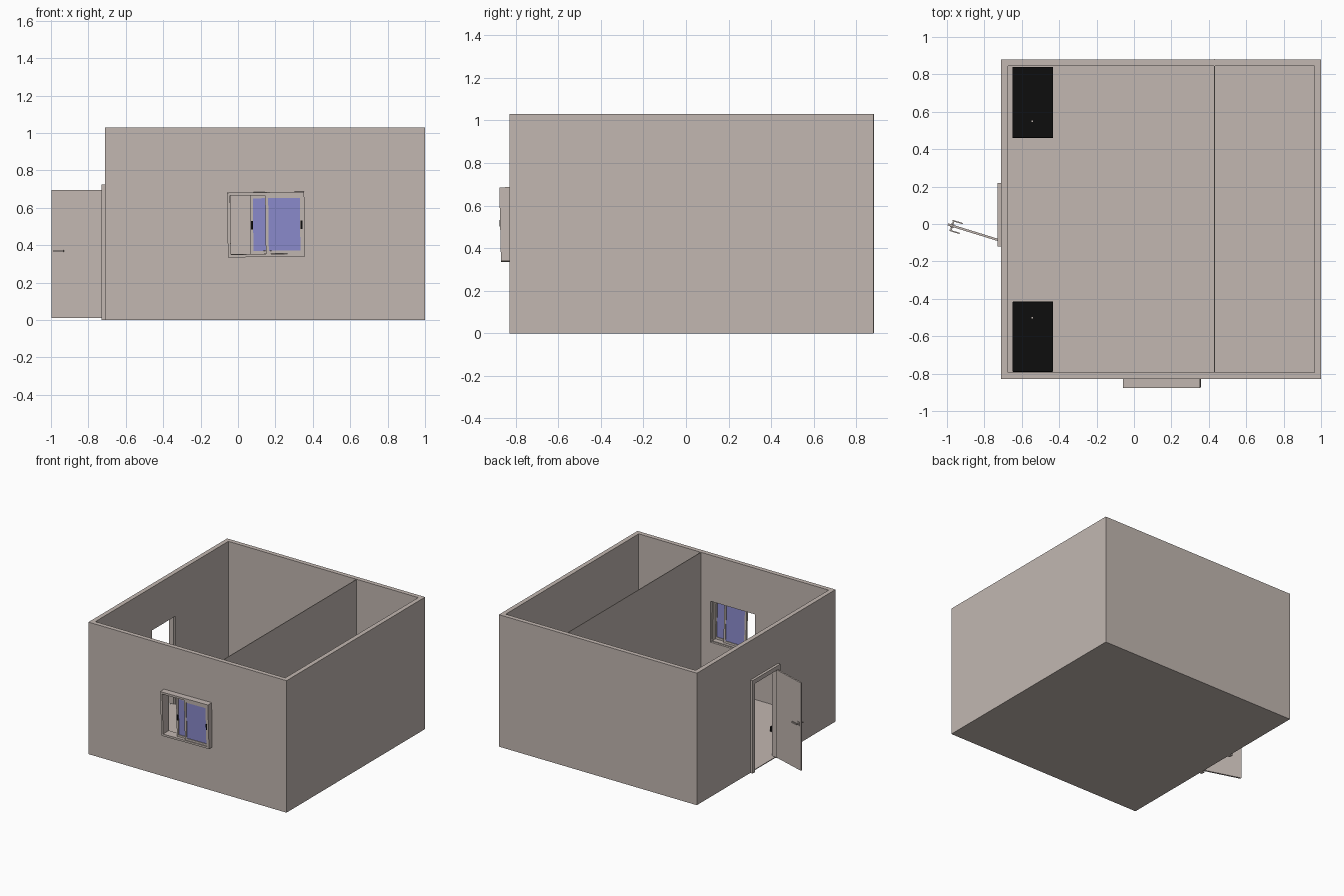
import bpy, math
from mathutils import Matrix, Vector

if "Cube" in bpy.data.objects:
    bpy.data.objects.remove(bpy.data.objects["Cube"])


def material(name, rgb):
    m = bpy.data.materials.new(name)
    m.diffuse_color = (*rgb, 1)
    m.use_nodes = True
    m.node_tree.nodes["Principled BSDF"].inputs["Base Color"].default_value = m.diffuse_color
    return m


PLASTER = material("warm_grey", (0.54, 0.475, 0.44))
GLASS = material("glass_blue", (0.26, 0.26, 0.61))
BLACK = material("black", (0.004, 0.004, 0.004))


def box(name, x, y, z, mat, matrix=None):
    """Box from (min, max) ranges, optionally moved by a matrix."""
    bpy.ops.mesh.primitive_cube_add(size=1)
    o = bpy.context.object
    o.name = name
    size = Matrix.Diagonal((x[1] - x[0], y[1] - y[0], z[1] - z[0], 1))
    mid = Matrix.Translation((sum(x) / 2, sum(y) / 2, sum(z) / 2))
    o.data.transform((matrix or Matrix()) @ mid @ size)
    o.data.materials.append(mat)
    return o


def cut(target, cutter):
    """Subtract a cutter, then discard it."""
    mod = target.modifiers.new("cut", 'BOOLEAN')
    mod.operation, mod.solver, mod.object = 'DIFFERENCE', 'EXACT', cutter
    bpy.context.view_layer.objects.active = target
    bpy.ops.object.modifier_apply(modifier=mod.name)
    bpy.data.objects.remove(cutter)


def window_ring(name, x, y, z, t, matrix):
    """Rectangular frame in the xz plane made of four bars."""
    for i, (a, b) in enumerate(((x[0], x[0] + t), (x[1] - t, x[1]))):
        box(f"{name}_side_{i}", (a, b), y, z, PLASTER, matrix)
    for i, (a, b) in enumerate(((z[0], z[0] + t), (z[1] - t, z[1]))):
        box(f"{name}_rail_{i}", (x[0] + t, x[1] - t), y, (a, b), PLASTER, matrix)


# Room shell with floor, door opening and window opening
shell = box("walls_and_floor", (-0.71, 1.0), (-0.83, 0.88), (0, 1.03), PLASTER)
cut(shell, box("room_cutter", (-0.675, 0.965), (-0.795, 0.845), (0.006, 1.2), PLASTER))
cut(shell, box("door_cutter", (-0.8, -0.6), (-0.095, 0.195), (0.006, 0.695), PLASTER))
cut(shell, box("window_cutter", (-0.04, 0.345), (-0.9, -0.7), (0.35, 0.67), PLASTER))

# Thin partition wall
box("partition", (0.428, 0.433), (-0.8, 0.882), (0.001, 1.029), PLASTER)

# Door frame
for i, (a, b) in enumerate(((-0.12, -0.09), (0.19, 0.22))):
    box(f"door_frame_side_{i}", (-0.73, -0.69), (a, b), (0, 0.725), PLASTER)
box("door_frame_top", (-0.73, -0.69), (-0.09, 0.19), (0.692, 0.725), PLASTER)

# Open door: local x runs from the hinge to the free edge
ang = math.atan2(0.083, -0.268)
door = Matrix.Translation((-0.728, -0.085, 0)) @ Matrix.Rotation(ang, 4, 'Z')
box("door_leaf", (0, 0.28), (-0.006, 0.006), (0.01, 0.695), PLASTER, door)

# Lever handles on both faces
for s in (-1, 1):
    def span(a, b):
        return tuple(sorted((s * a, s * b)))
    box("handle_plate", (0.245, 0.265), span(0.006, 0.01), (0.355, 0.385), PLASTER, door)
    box("handle_stem", (0.251, 0.259), span(0.01, 0.03), (0.366, 0.374), PLASTER, door)
    box("handle_lever", (0.205, 0.262), span(0.024, 0.031), (0.365, 0.375), PLASTER, door)

# Window frame, leaning out very slightly at the bottom
pivot = Vector((0.15, -0.83, 0.51))
lean = (Matrix.Translation(pivot) @ Matrix.Rotation(math.radians(1.3), 4, 'X')
        @ Matrix.Rotation(math.radians(-0.7), 4, 'Y') @ Matrix.Translation(-pivot))
window_ring("window_frame", (-0.056, 0.356), (-0.873, -0.815), (0.338, 0.684), 0.016, lean)

# Two sliding sashes, both pushed to the right
for name, x, y in (("front_sash", (0.147, 0.348), -0.862), ("rear_sash", (0.065, 0.258), -0.844)):
    window_ring(name, x, (y - 0.008, y + 0.008), (0.355, 0.668), 0.016, lean)
    box(name + "_glass", (x[0] + 0.014, x[1] - 0.014), (y - 0.003, y + 0.003),
        (0.368, 0.655), GLASS, lean)

# Black sash pulls
box("front_pull", (0.334, 0.345), (-0.875, -0.869), (0.485, 0.53), BLACK, lean)
box("rear_pull", (0.07, 0.081), (-0.857, -0.851), (0.485, 0.53), BLACK, lean)

# Two low black platforms in the corners, with a ridge along the middle
for name, y, s in (("back_platform", (0.46, 0.84), 1), ("front_platform", (-0.79, -0.415), -1)):
    o = box(name, (-0.65, -0.432), y, (0.006, 0.045), BLACK)
    bev = o.modifiers.new("bevel", 'BEVEL')
    bev.width, bev.segments = 0.004, 2
    m = sum(y) / 2
    box(name + "_ridge", (-0.549, -0.537), (m - 0.09, m + 0.09), (0.044, 0.05), BLACK)
    box(name + "_stud", (-0.547, -0.539), (m - s * 0.1 - 0.004, m - s * 0.1 + 0.004),
        (0.044, 0.05), PLASTER)
